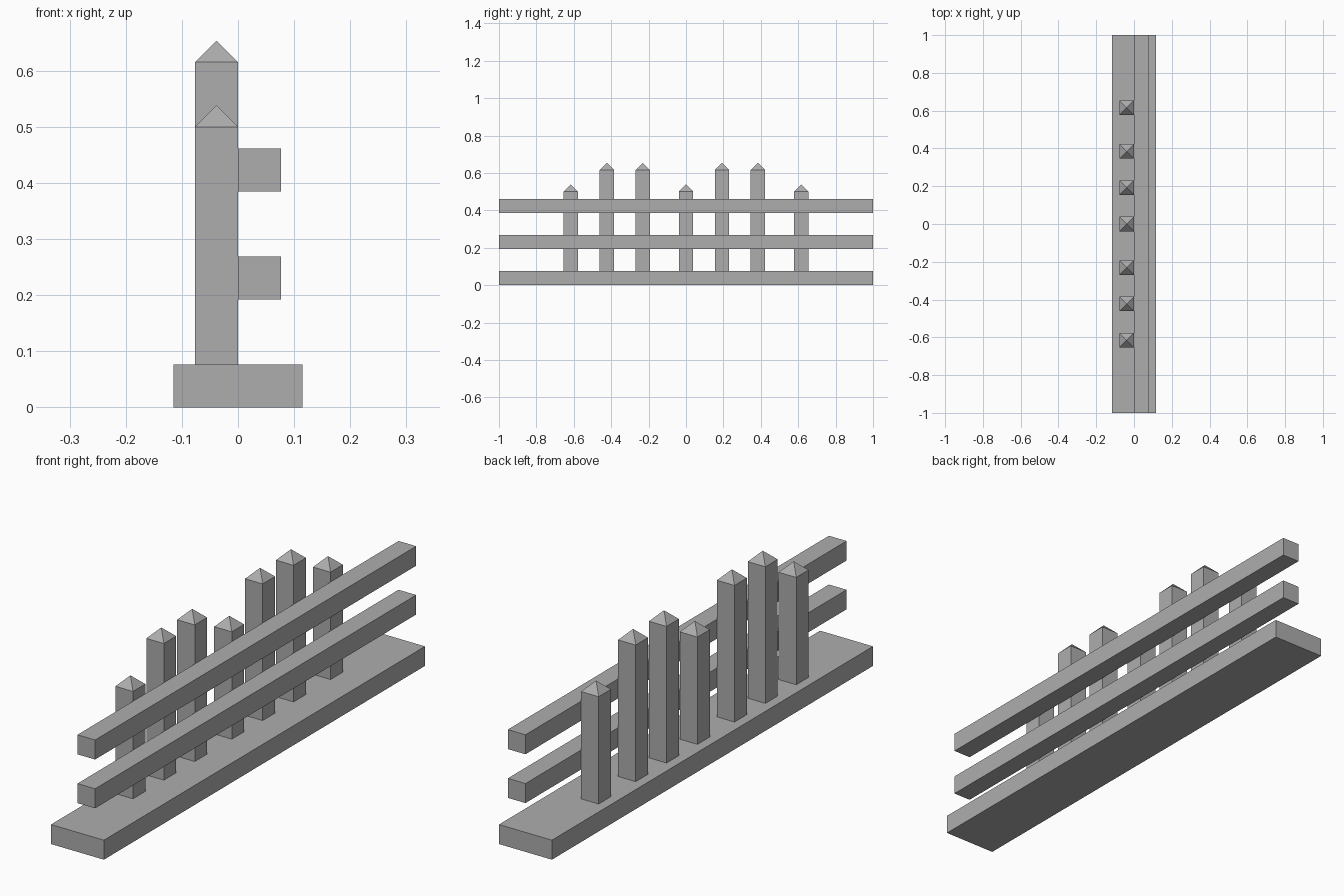
import bpy, bmesh
from mathutils import Matrix, Vector

if "Cube" in bpy.data.objects:
    bpy.data.objects.remove(bpy.data.objects["Cube"])

U = 1 / 13  # timber thickness

# dark grey timber
grey = bpy.data.materials.new("dark_grey")
grey.diffuse_color = (0.42, 0.42, 0.42, 1)
grey.use_nodes = True
grey.node_tree.nodes["Principled BSDF"].inputs["Base Color"].default_value = grey.diffuse_color


def finish(name, bm):
    bmesh.ops.recalc_face_normals(bm, faces=bm.faces)
    mesh = bpy.data.meshes.new(name)
    bm.to_mesh(mesh)
    bm.free()
    mesh.materials.append(grey)
    obj = bpy.data.objects.new(name, mesh)
    bpy.context.collection.objects.link(obj)


def box(bm, lo, hi):
    lo, hi = Vector(lo), Vector(hi)
    m = Matrix.Translation((lo + hi) / 2) @ Matrix.Diagonal((*(hi - lo), 1))
    bmesh.ops.create_cube(bm, size=1, matrix=m)


def plank(name, x0, x1, z0):
    bm = bmesh.new()
    box(bm, (x0, -1, z0), (x1, 1, z0 + U))
    finish(name, bm)


def picket(name, y, top):
    bm = bmesh.new()
    box(bm, (-U, y - U / 2, U), (0, y + U / 2, top))
    # pyramid cap raised from the top face
    cap = max(bm.faces, key=lambda f: f.calc_center_median().z)
    tip = bmesh.ops.poke(bm, faces=[cap])["verts"][0]
    tip.co.z = top + U / 2
    finish(name, bm)


# base and rails
plank("base", -1.5 * U, 1.5 * U, 0)
plank("lower_rail", 0, U, 2.5 * U)
plank("upper_rail", 0, U, 5 * U)

# pickets: short at the ends and middle, tall between
SHORT, TALL = 6.5 * U, 8 * U
pickets = [(-8, SHORT), (-5.5, TALL), (-3, TALL), (0, SHORT),
           (2.5, TALL), (5, TALL), (8, SHORT)]
for i, (y, top) in enumerate(pickets, 1):
    picket(f"picket_{i}", y * U, top)
